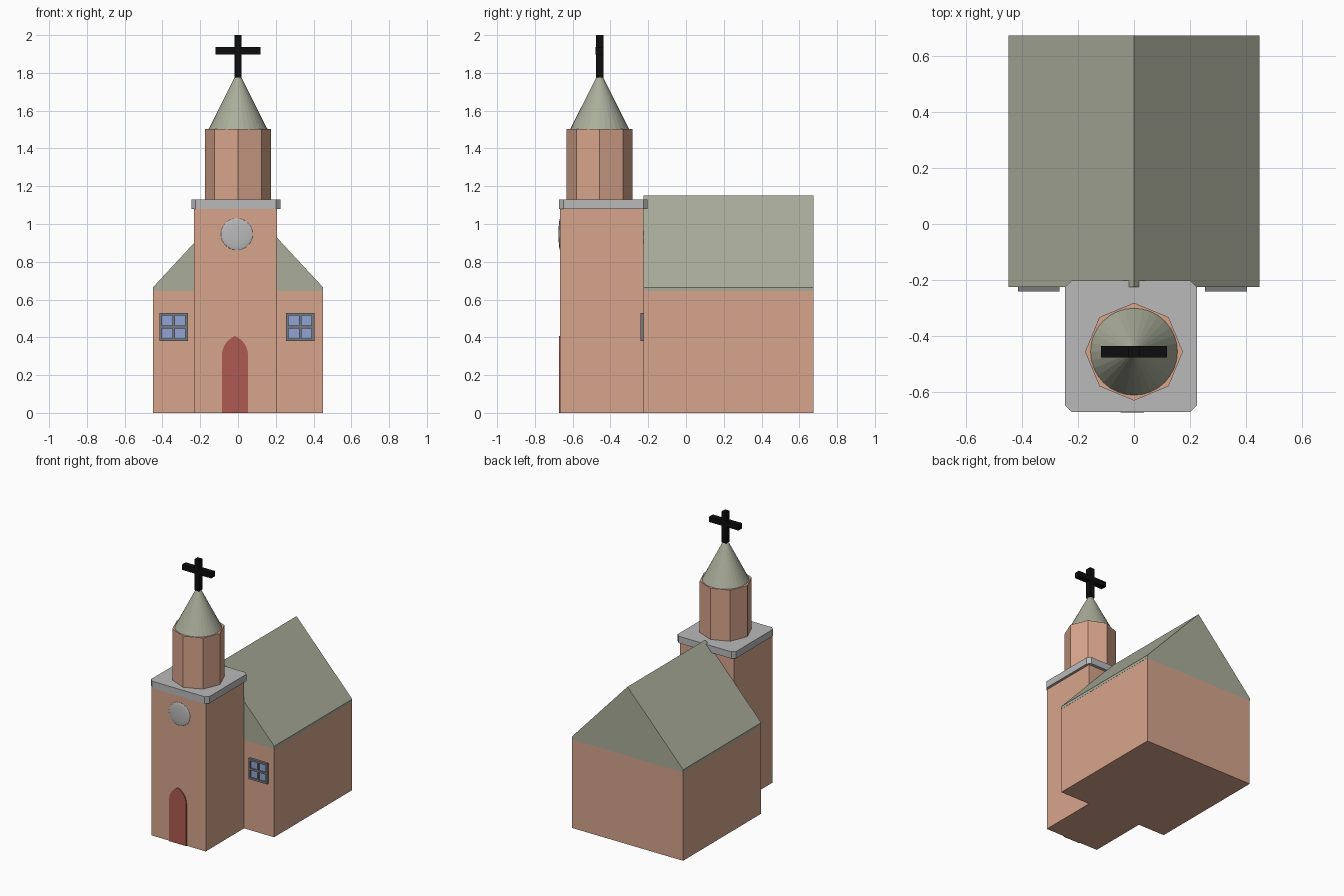
import bpy, bmesh, math
from mathutils import Matrix

if "Cube" in bpy.data.objects:
    bpy.data.objects.remove(bpy.data.objects["Cube"])


def material(name, r, g, b):
    m = bpy.data.materials.new(name)
    m.diffuse_color = (r, g, b, 1)
    m.use_nodes = True
    m.node_tree.nodes["Principled BSDF"].inputs["Base Color"].default_value = m.diffuse_color
    return m


WALL = material("terracotta wall", 0.68, 0.375, 0.262)
ROOF = material("grey green roof", 0.40, 0.42, 0.325)
STONE = material("light grey stone", 0.49, 0.49, 0.49)
DOOR = material("dark red door", 0.43, 0.10, 0.085)
FRAME = material("grey frame", 0.19, 0.195, 0.20)
GLASS = material("blue glass", 0.28, 0.37, 0.65)
BLACK = material("black metal", 0.004, 0.004, 0.004)


def finish(name, bm, mat):
    bmesh.ops.recalc_face_normals(bm, faces=bm.faces)
    me = bpy.data.meshes.new(name)
    bm.to_mesh(me)
    bm.free()
    me.materials.append(mat)
    ob = bpy.data.objects.new(name, me)
    bpy.context.collection.objects.link(ob)
    return ob


def add_box(bm, x0, x1, y0, y1, z0, z1):
    m = Matrix.Translation(((x0 + x1) / 2, (y0 + y1) / 2, (z0 + z1) / 2)) \
        @ Matrix.Diagonal((x1 - x0, y1 - y0, z1 - z0, 1))
    return bmesh.ops.create_cube(bm, size=1, matrix=m)["verts"]


def boxes(name, mat, *dims):
    bm = bmesh.new()
    for d in dims:
        add_box(bm, *d)
    return finish(name, bm, mat)


def prism(name, mat, outline, y0, y1):
    """Extrude an x-z outline along y."""
    bm = bmesh.new()
    face = bm.faces.new([bm.verts.new((x, y0, z)) for x, z in outline])
    ext = bmesh.ops.extrude_face_region(bm, geom=[face])["geom"]
    bmesh.ops.translate(bm, vec=(0, y1 - y0, 0),
                        verts=[v for v in ext if isinstance(v, bmesh.types.BMVert)])
    return finish(name, bm, mat)


def cone(name, mat, sides, r0, r1, y, z0, z1):
    bm = bmesh.new()
    bmesh.ops.create_cone(bm, cap_ends=True, segments=sides, radius1=r0, radius2=r1,
                          depth=z1 - z0, matrix=Matrix.Translation((0, y, (z0 + z1) / 2)))
    return finish(name, bm, mat)


# Nave walls and gabled roof
boxes("nave_walls", WALL, (-0.449, 0.449, -0.225, 0.675, 0, 0.645))
prism("nave_roof", ROOF,
      [(-0.45, 0.645), (0.45, 0.645), (0.45, 0.665), (0, 1.15), (-0.45, 0.665)],
      -0.225, 0.675)

# Tower shaft, slightly off centre
boxes("tower", WALL, (-0.232, 0.206, -0.666, -0.225, 0, 1.08))

# Stone ledge with chamfered corners
bm = bmesh.new()
add_box(bm, -0.247, 0.225, -0.672, -0.203, 1.08, 1.13)
upright = [e for e in bm.edges if abs(e.verts[0].co.z - e.verts[1].co.z) > 0.01]
bmesh.ops.bevel(bm, geom=upright, offset=0.023, segments=1, affect='EDGES')
finish("tower_ledge", bm, STONE)

# Octagonal belfry, spire and cross
CY = -0.457
cone("belfry", WALL, 8, 0.175, 0.175, CY, 1.13, 1.503)
cone("spire", ROOF, 32, 0.157, 0.006, CY, 1.5, 1.80)
boxes("cross", BLACK,
      (-0.019, 0.019, CY - 0.02, CY + 0.02, 1.775, 2.0),
      (-0.118, 0.118, CY - 0.021, CY + 0.021, 1.897, 1.936))

# Shallow domed disc above the door
bm = bmesh.new()
bmesh.ops.create_uvsphere(bm, u_segments=32, v_segments=16, radius=1,
                          matrix=Matrix.Translation((-0.006, -0.666, 0.946))
                          @ Matrix.Diagonal((0.084, 0.009, 0.084, 1)))
finish("round_disc", bm, STONE)

# Pointed arch door: two arcs meeting at the top
HW, SPRING, RISE, DX = 0.069, 0.305, 0.102, -0.016
R = (HW * HW + RISE * RISE) / (2 * HW)
top = math.atan2(RISE, R - HW)
right = [(HW - R + R * math.cos(top * i / 6), SPRING + R * math.sin(top * i / 6))
         for i in range(7)]
arch = [(-HW, 0), (HW, 0)] + right + [(-x, z) for x, z in reversed(right[:-1])]
prism("door", DOOR, [(x + DX, z) for x, z in arch], -0.673, -0.665)

# Two four-pane windows
for side, cx in (("left", -0.341), ("right", 0.329)):
    cz, h, t, yf, yb = 0.455, 0.075, 0.014, -0.242, -0.224
    bars = []
    for k in (-1, 0, 1):
        o = k * (h - t / 2)
        bars.append((cx + o - t / 2, cx + o + t / 2, yf, yb, cz - h, cz + h))
    for k in (-1, 0, 1):
        o = k * (h - t / 2)
        for s in (-1, 1):   # cross bars fit between the uprights
            m = cx + s * (h - t / 2) / 2
            w = (h - t / 2) / 2 - t / 2
            bars.append((m - w, m + w, yf, yb, cz + o - t / 2, cz + o + t / 2))
    boxes(side + "_window_frame", FRAME, *bars)
    boxes(side + "_window_glass", GLASS,
          (cx - h + 0.005, cx + h - 0.005, -0.233, -0.2245, cz - h + 0.005, cz + h - 0.005))
